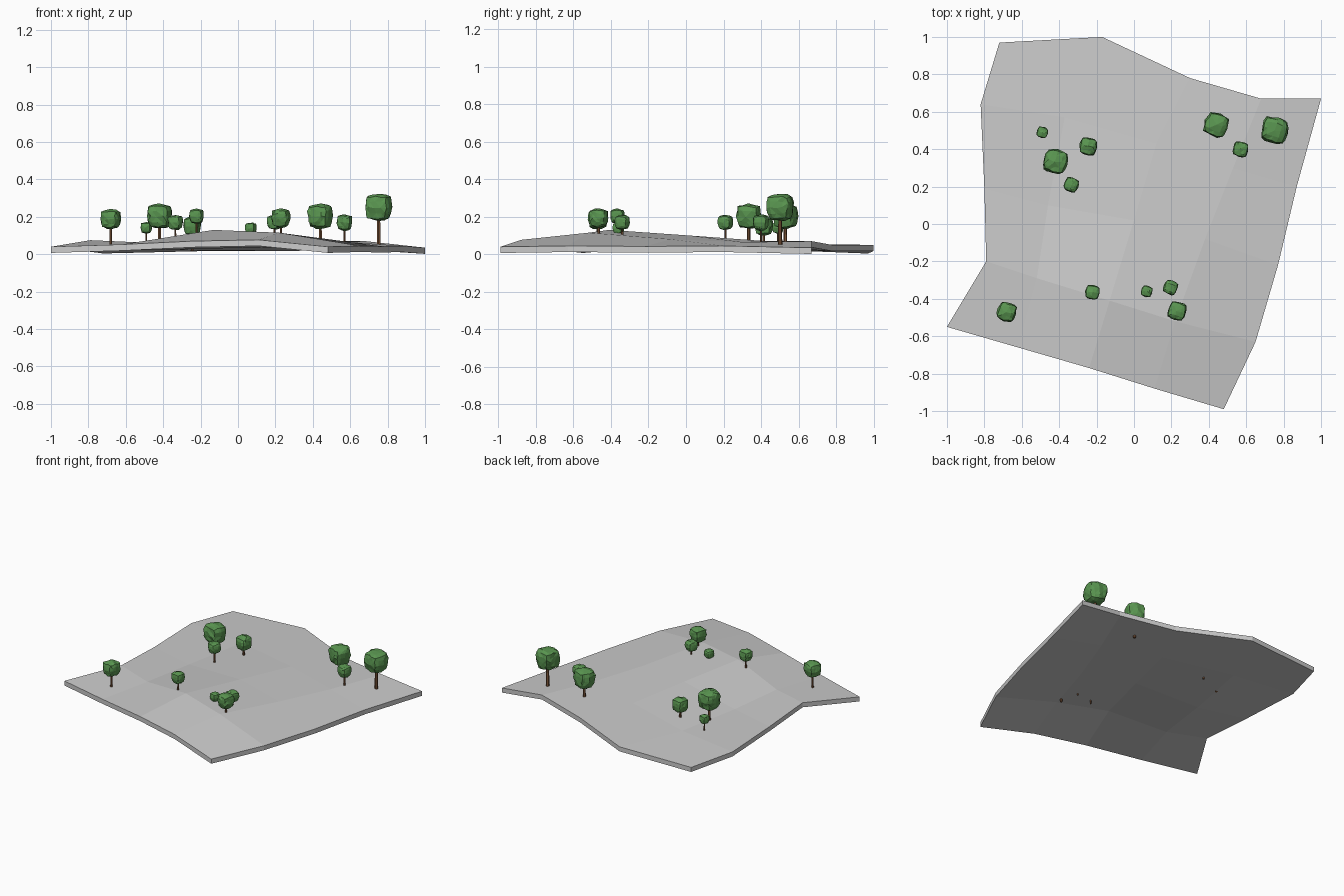
import bpy, bmesh, math, random
from mathutils import Vector, Matrix

if "Cube" in bpy.data.objects:
    bpy.data.objects.remove(bpy.data.objects["Cube"])

random.seed(4)


def material(name, rgb):
    m = bpy.data.materials.new(name)
    m.diffuse_color = (*rgb, 1)
    m.use_nodes = True
    m.node_tree.nodes["Principled BSDF"].inputs["Base Color"].default_value = m.diffuse_color
    return m


leaf = material("leaf_green", (0.10, 0.30, 0.08))
bark = material("bark_brown", (0.20, 0.09, 0.04))


def add_object(name, bm, mat=None):
    bmesh.ops.recalc_face_normals(bm, faces=bm.faces[:])
    me = bpy.data.meshes.new(name)
    bm.to_mesh(me)
    bm.free()
    ob = bpy.data.objects.new(name, me)
    bpy.context.collection.objects.link(ob)
    if mat:
        me.materials.append(mat)
    return ob


# Ground: 4 x 4 grid of hilly quads, rows from front to back, with a flat thickness
THICK = 0.033
rows = [
    [(-1, -.55, .04), (-.62, -.66, .052), (-.24, -.77, .07), (.11, -.88, .077), (.48, -.99, .04)],
    [(-.79, -.20, .075), (-.52, -.29, .063), (-.13, -.41, .13), (.22, -.52, .115), (.65, -.63, .045)],
    [(-.80, .19, .055), (-.46, .10, .055), (0, .02, .10), (.38, -.08, .08), (.77, -.22, .042)],
    [(-.82, .64, .05), (-.37, .57, .055), (.12, .43, .07), (.53, .30, .065), (.87, .20, .045)],
    [(-.72, .97, .037), (-.17, 1, .05), (.30, .78, .05), (.68, .67, .07), (1, .67, .035)],
]
bm = bmesh.new()
grid = [[bm.verts.new(p) for p in row] for row in rows]
for j in range(4):
    for i in range(4):
        bm.faces.new((grid[j][i], grid[j][i + 1], grid[j + 1][i + 1], grid[j + 1][i]))
lower = bmesh.ops.extrude_face_region(bm, geom=bm.faces[:], use_keep_orig=True)["geom"]
for v in lower:
    if isinstance(v, bmesh.types.BMVert):
        v.co.z -= THICK
for v in bm.verts:
    v.co.z = max(v.co.z, 0)
add_object("ground", bm)


# Tree: chunky rounded-cube crown on a six-sided trunk
def tree(n, x, y, width, top):
    base = top - 1.75 * width
    r = width / 2
    turn = Matrix.Rotation(math.radians(-17 + random.uniform(-5, 5)), 4, 'Z')

    bm = bmesh.new()
    bmesh.ops.create_cube(bm, size=2)
    bmesh.ops.subdivide_edges(bm, edges=bm.edges[:], cuts=3, use_grid_fill=True)
    for v in bm.verts:
        p = v.co.lerp(v.co.normalized() * 1.08, 0.68)
        p += Vector([random.uniform(-.07, .07) for _ in range(3)])
        taper = 0.93 + 0.07 * p.z
        v.co = Vector((p.x * taper * .93, p.y * taper * .93, p.z * .9)) * r
    bmesh.ops.triangulate(bm, faces=bm.faces[:])
    bmesh.ops.transform(bm, matrix=Matrix.Translation((x, y, top - r * .96)) @ turn, verts=bm.verts[:])
    add_object(f"tree_crown_{n}", bm, leaf)

    bm = bmesh.new()
    length = 1.75 * width - r
    bmesh.ops.create_cone(bm, cap_ends=True, segments=6, radius1=.075 * width,
                          radius2=.055 * width, depth=length)
    bmesh.ops.translate(bm, vec=(x, y, base + length / 2), verts=bm.verts[:])
    add_object(f"tree_trunk_{n}", bm, bark)


# x, y, crown width, top height
trees = [
    (-.68, -.47, .112, .24), (-.42, .335, .142, .27), (-.49, .49, .065, .172),
    (-.335, .21, .085, .21), (-.245, .415, .105, .20), (-.222, -.365, .085, .243),
    (.068, -.36, .066, .17), (.195, -.34, .083, .21), (.23, -.465, .108, .245),
    (.44, .53, .142, .27), (.57, .40, .09, .212), (.752, .502, .157, .325),
]
for n, t in enumerate(trees, 1):
    tree(n, *t)
